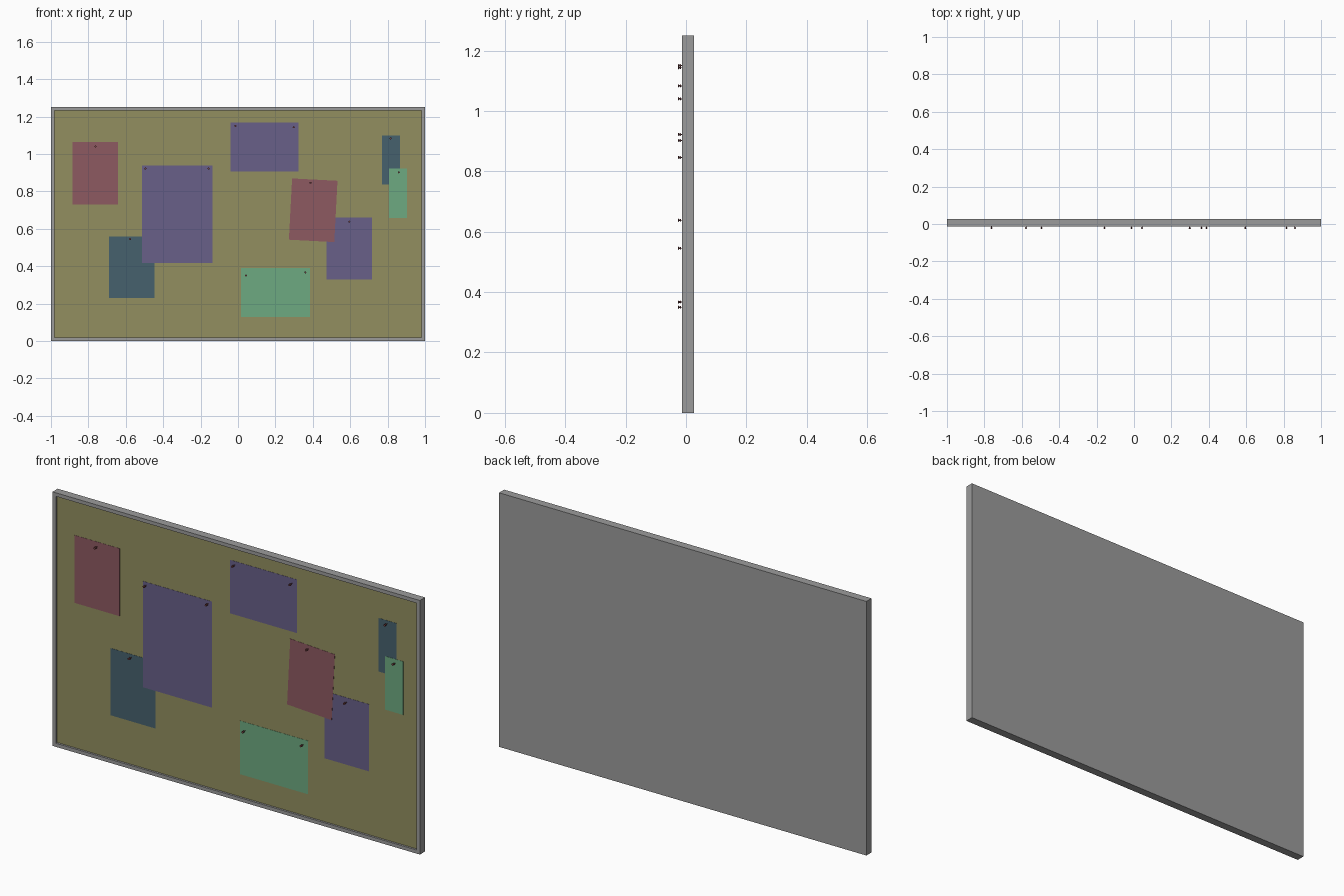
import bpy, bmesh, math
from mathutils import Matrix, Vector

cube = bpy.data.objects.get("Cube")
if cube:
    bpy.data.objects.remove(cube, do_unlink=True)


def material(name, rgb):
    m = bpy.data.materials.new(name)
    m.use_nodes = True
    m.diffuse_color = (*rgb, 1)
    m.node_tree.nodes["Principled BSDF"].inputs["Base Color"].default_value = (*rgb, 1)
    return m


grey = material("frame_grey", (0.33, 0.33, 0.33))
cork = material("cork_olive", (0.29, 0.275, 0.115))
red = material("paper_red", (0.27, 0.1, 0.12))
purple = material("paper_purple", (0.14, 0.117, 0.25))
teal = material("paper_teal", (0.062, 0.12, 0.155))
green = material("paper_green", (0.155, 0.4, 0.22))
pin_red = material("pin_red", (0.17, 0.05, 0.055))

BACK, FRONT, CORK = 0.026, -0.014, -0.004
HEIGHT, RIM, SHEET = 1.25, 0.025, 0.001


def finish(name, bm, mats):
    mesh = bpy.data.meshes.new(name)
    bm.to_mesh(mesh)
    bm.free()
    for m in mats:
        mesh.materials.append(m)
    obj = bpy.data.objects.new(name, mesh)
    bpy.context.collection.objects.link(obj)
    return obj


def box(bm, size, centre, tilt=0):
    mat = Matrix.Translation(centre) @ Matrix.Rotation(tilt, 4, 'Y') @ Matrix.Diagonal((*size, 1))
    bmesh.ops.create_cube(bm, size=1, matrix=mat)


# Board: one slab whose front is inset into a rim and sunk to the cork
bm = bmesh.new()
box(bm, (2, BACK - FRONT, HEIGHT), (0, (BACK + FRONT) / 2, HEIGHT / 2))
bm.normal_update()
panel = min(bm.faces, key=lambda f: f.calc_center_median().y)
bmesh.ops.inset_region(bm, faces=[panel], thickness=RIM)
sunk = bmesh.ops.extrude_discrete_faces(bm, faces=[panel])["faces"]
for face in sunk:
    face.material_index = 1
    bmesh.ops.translate(bm, verts=face.verts, vec=(0, CORK - FRONT, 0))
finish("board", bm, [grey, cork])

# Papers: name, colour, centre x/z, width/height, layer, tilt, pins as x/z
papers = [
    ("red_note", red, (-0.763, 0.897), (0.245, 0.333), 0, 0, [(-0.762, 1.04)]),
    ("teal_note", teal, (-0.568, 0.395), (0.245, 0.33), 0, 0, [(-0.577, 0.545)]),
    ("large_poster", purple, (-0.325, 0.677), (0.376, 0.522), 1, 0,
     [(-0.495, 0.922), (-0.157, 0.922)]),
    ("wide_purple_note", purple, (0.142, 1.037), (0.365, 0.263), 0, 0,
     [(-0.014, 1.15), (0.298, 1.143)]),
    ("purple_note", purple, (0.595, 0.495), (0.242, 0.33), 0, 0, [(0.595, 0.638)]),
    ("tilted_red_note", red, (0.402, 0.699), (0.243, 0.328), 1, 3, [(0.388, 0.846)]),
    ("wide_green_note", green, (0.2, 0.26), (0.37, 0.263), 0, 0,
     [(0.043, 0.35), (0.36, 0.367)]),
    ("teal_slip", teal, (0.818, 0.967), (0.097, 0.263), 0, 0, [(0.816, 1.083)]),
    ("green_slip", green, (0.855, 0.79), (0.098, 0.263), 1, 0, [(0.86, 0.902)]),
]

# Pin outline: radius and distance forward of the cork
outline = [(0.0015, 0), (0.0015, 0.012), (0.005, 0.012), (0.005, 0.014),
           (0.003, 0.016), (0.003, 0.019), (0.0055, 0.021), (0.0055, 0.023)]
SIDES = 10


def pin(name, x, z):
    bm = bmesh.new()
    rings = []
    for r, d in outline:
        angles = [2 * math.pi * i / SIDES for i in range(SIDES)]
        rings.append([bm.verts.new((r * math.cos(a), -d, r * math.sin(a))) for a in angles])
    for low, high in zip(rings, rings[1:]):
        for i in range(SIDES):
            j = (i + 1) % SIDES
            bm.faces.new((low[i], low[j], high[j], high[i]))
    bm.faces.new(rings[0])
    bm.faces.new(rings[-1])
    bmesh.ops.recalc_face_normals(bm, faces=bm.faces)
    bmesh.ops.translate(bm, verts=bm.verts, vec=Vector((x, CORK, z)))
    finish(name, bm, [pin_red])


for name, mat, (x, z), (w, h), layer, tilt, pins in papers:
    bm = bmesh.new()
    y = CORK - SHEET / 2 - layer * 2 * SHEET
    box(bm, (w, SHEET, h), (x, y, z), math.radians(tilt))
    finish(name, bm, [mat])
    for i, (px, pz) in enumerate(pins):
        pin(f"{name}_pin_{i + 1}", px, pz)
